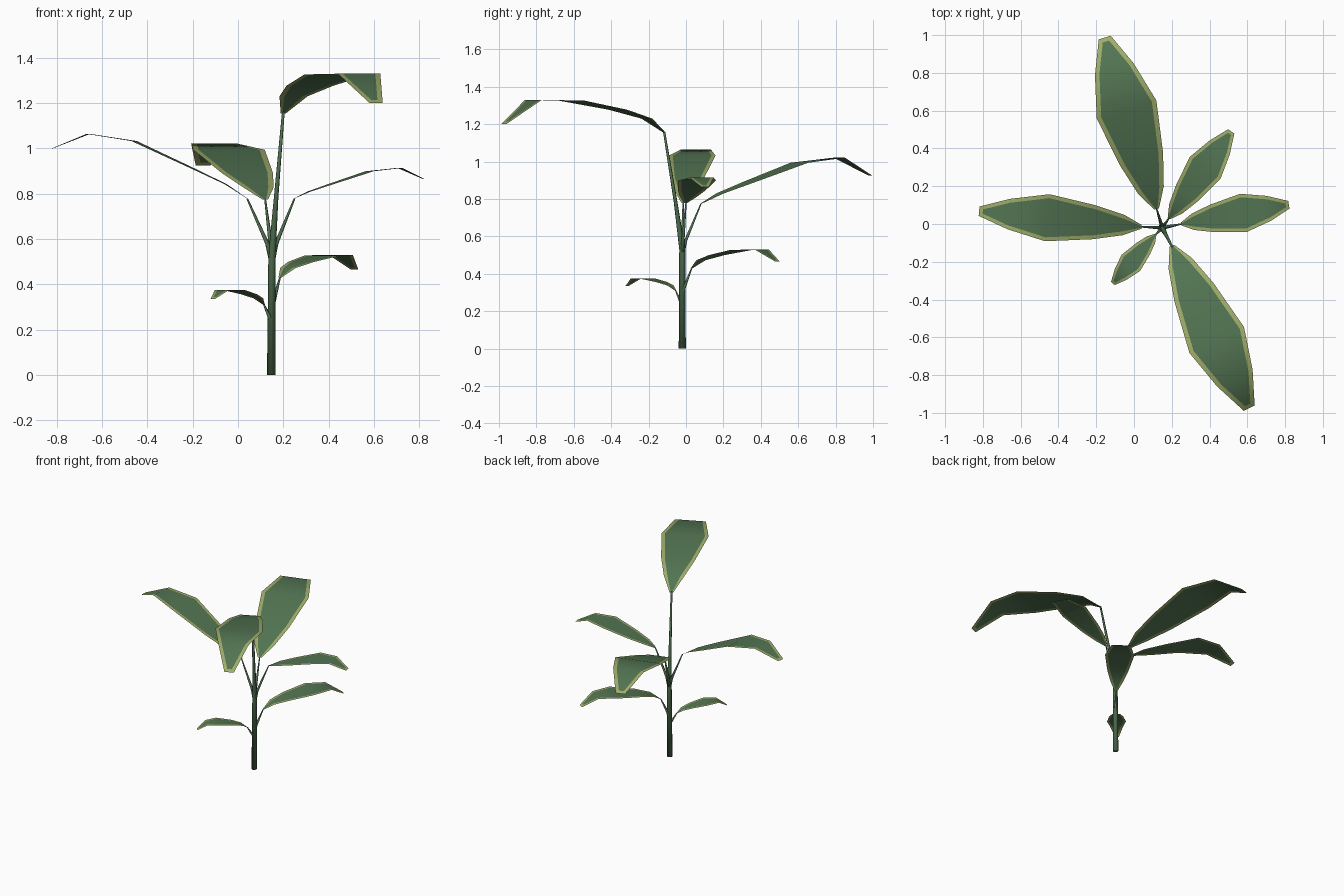
import bpy, bmesh, math
from mathutils import Vector

if "Cube" in bpy.data.objects:
    bpy.data.objects.remove(bpy.data.objects["Cube"])


def material(name, rgb):
    m = bpy.data.materials.new(name)
    m.diffuse_color = (*rgb, 1)
    m.use_nodes = True
    m.node_tree.nodes["Principled BSDF"].inputs["Base Color"].default_value = m.diffuse_color
    return m


LEAF = material("leaf_green", (0.085, 0.175, 0.085))
RIM = material("pale_leaf_edge", (0.34, 0.41, 0.14))
STEM = material("stem_green", (0.075, 0.15, 0.075))

# Shared leaf outline: position along the leaf and share of full width
ALONG = (0, 0.11, 0.29, 0.58, 0.815, 1)
WIDTH = (0.08, 0.43, 0.72, 1, 0.65, 0.2)
# Share of the full rise at each position, for two ways of arching
CLIMBING = (0, 0.22, 0.48, 0.89, 1)
DROOPING = (0, 0.43, 0.70, 0.98, 1)


def finish(bm, name, mats):
    mesh = bpy.data.meshes.new(name)
    bm.to_mesh(mesh)
    bm.free()
    for m in mats:
        mesh.materials.append(m)
    obj = bpy.data.objects.new(name, mesh)
    bpy.context.collection.objects.link(obj)
    for p in mesh.polygons:
        p.use_smooth = True
    return obj


def tube(name, path, sides=8):
    """Tapered stalk through (point, radius) pairs, with closed ends."""
    bm = bmesh.new()
    rings = []
    for p, r in path:
        rings.append([bm.verts.new((p[0] + r * math.cos(a), p[1] + r * math.sin(a), p[2]))
                      for a in (2 * math.pi * i / sides for i in range(sides))])
    for lo, hi in zip(rings, rings[1:]):
        for i in range(sides):
            j = (i + 1) % sides
            bm.faces.new((lo[i], lo[j], hi[j], hi[i]))
    bm.faces.new(rings[0][::-1])
    bm.faces.new(rings[-1])
    return finish(bm, name, [STEM])


def blade(name, base, tip, rise, width, arch):
    """Arched leaf from base to tip, with a pale border."""
    rim = 0.009 + 0.048 * width
    st = []
    for i, t in enumerate(ALONG):
        p = base.lerp(tip, t)
        if i < len(arch):
            p.z = base.z + rise * arch[i]
        st.append((p, width * WIDTH[i]))
    d = tip - base
    side = Vector((-d.y, d.x, 0)).normalized()
    # extra row close to the tip carries the border around the end
    (p, w), (q, v) = st[-2], st[-1]
    k = 1 - rim / (q - p).length
    st.insert(-1, (p.lerp(q, k), w + (v - w) * k))
    bm = bmesh.new()
    rows = []
    for c, w in st:
        h = w / 2
        inner = max(h - rim, h * 0.35)
        rows.append([bm.verts.new(c + side * o) for o in (h, inner, 0, -inner, -h)])
    for n, (a, b) in enumerate(zip(rows, rows[1:])):
        for i in range(4):
            f = bm.faces.new((a[i + 1], a[i], b[i], b[i + 1]))
            f.material_index = 1 if i in (0, 3) or n == len(rows) - 2 else 0
    bm.normal_update()
    if sum(f.normal.z for f in bm.faces) < 0:
        bmesh.ops.reverse_faces(bm, faces=bm.faces[:])
    return finish(bm, name, [LEAF, RIM])


def leaf(name, base, tip, rise, width, arch, joint=None):
    """Blade plus a stalk that leaves the stem at height joint."""
    base, tip = Vector(base), Vector(tip)
    blade(name, base, tip, rise, width, arch)
    if joint is not None:
        root = Vector((0.15, -0.02, joint))
        elbow = root.lerp(base, 0.18)
        elbow.z = joint + 0.28 * (base.z - joint)
        tube(name + "_stalk", [(root, 0.013), (elbow, 0.010), (base, 0.004)], 6)


# Main stem, running up into the stalk of the top leaf
tube("main_stem", [((0.147, -0.02, 0), 0.019), ((0.15, -0.02, 0.53), 0.016),
                   ((0.168, -0.055, 0.78), 0.01), ((0.20, -0.117, 1.16), 0.006)])

# Upper leaves climb away from the stem, the others droop at the end
leaf("left_leaf", (0.04, -0.015, 0.78), (-0.82, 0.068, 1.0), 0.284, 0.25, CLIMBING, 0.50)
leaf("back_leaf", (0.12, 0.08, 0.775), (-0.155, 0.987, 0.925), 0.246, 0.33, CLIMBING, 0.50)
leaf("right_leaf", (0.25, 0, 0.78), (0.82, 0.102, 0.865), 0.134, 0.205, CLIMBING, 0.50)
leaf("low_back_leaf", (0.185, 0.03, 0.43), (0.515, 0.49, 0.465), 0.1, 0.20, DROOPING, 0.28)
leaf("low_front_leaf", (0.115, -0.055, 0.31), (-0.112, -0.315, 0.335), 0.066, 0.13, DROOPING, 0.22)
leaf("top_leaf", (0.20, -0.115, 1.155), (0.61, -0.975, 1.20), 0.175, 0.32, DROOPING)
